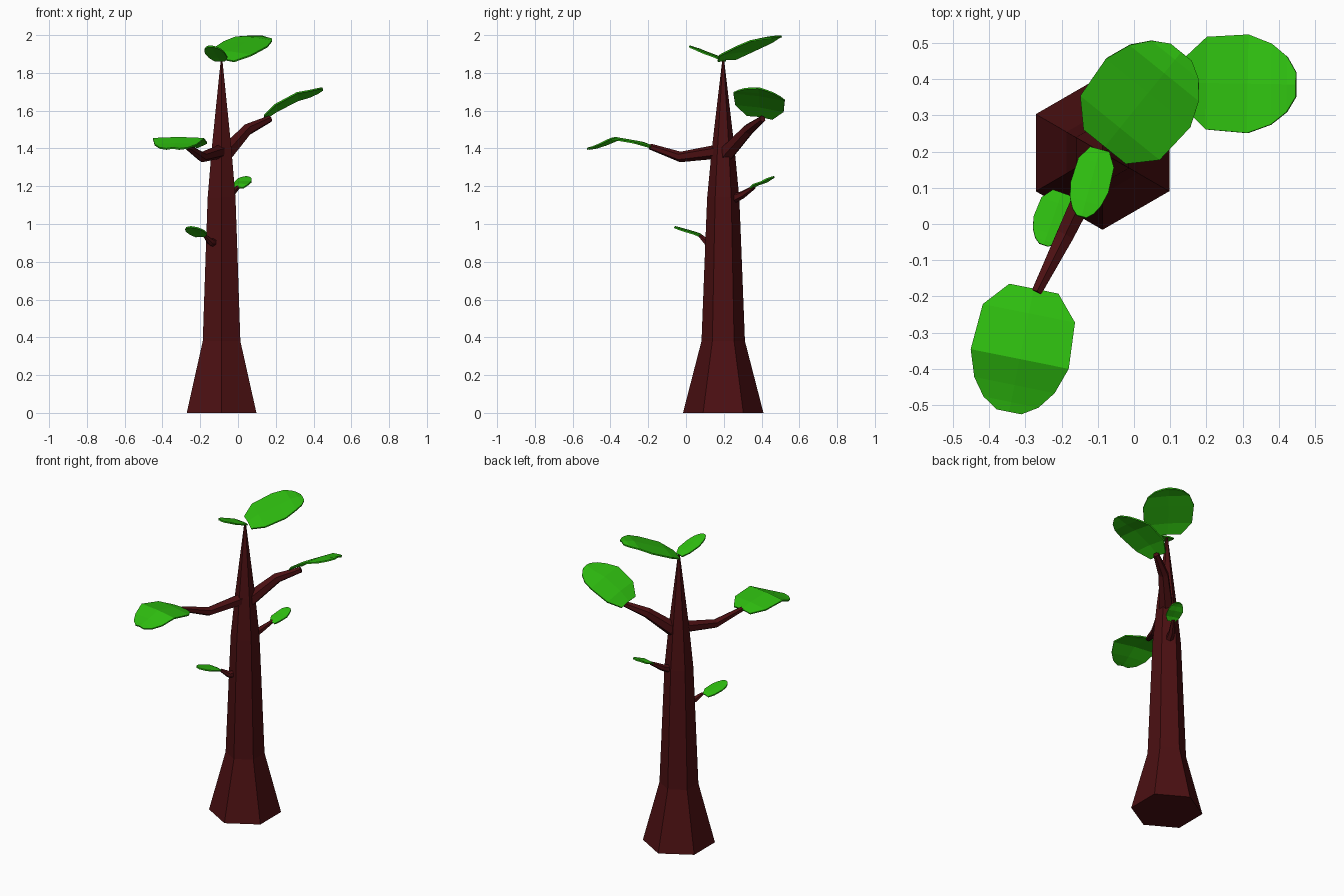
import bpy
import bmesh
import math
from mathutils import Vector

cube = bpy.data.objects.get("Cube")
if cube:
    bpy.data.objects.remove(cube, do_unlink=True)


def make_material(name, colour):
    mat = bpy.data.materials.new(name)
    mat.use_nodes = True
    mat.diffuse_color = colour
    node = mat.node_tree.nodes["Principled BSDF"]
    node.inputs["Base Color"].default_value = colour
    node.inputs["Roughness"].default_value = 0.9
    return mat


BARK = make_material("dark red bark", (0.07, 0.005, 0.006, 1))
LEAF = make_material("bright leaf green", (0.028, 0.52, 0.005, 1))


def finish(name, bm, mat):
    bmesh.ops.recalc_face_normals(bm, faces=bm.faces)
    mesh = bpy.data.meshes.new(name)
    bm.to_mesh(mesh)
    bm.free()
    mesh.materials.append(mat)
    obj = bpy.data.objects.new(name, mesh)
    bpy.context.collection.objects.link(obj)
    return obj


def tapered_tube(name, path, radii, level=False, sides=6):
    """Six-sided loft through path points; level keeps the rings horizontal."""
    bm = bmesh.new()
    path = [Vector(p) for p in path]
    rings = []
    for i, (p, r) in enumerate(zip(path, radii)):
        tangent = (path[min(i + 1, len(path) - 1)] - path[max(i - 1, 0)]).normalized()
        if level:
            u, v = Vector((1, 0, 0)), Vector((0, 1, 0))
        else:
            u = tangent.cross(Vector((0, 0, 1))).normalized()
            v = u.cross(tangent)
        angles = [math.tau * (k + 0.5) / sides for k in range(sides)]
        rings.append([bm.verts.new(p + u * r * math.cos(a) + v * r * math.sin(a))
                      for a in angles])
    for a, b in zip(rings, rings[1:]):
        for k in range(sides):
            n = (k + 1) % sides
            bm.faces.new((a[k], a[n], b[n], b[k]))
    bm.faces.new(rings[0])
    bm.faces.new(rings[-1])
    return finish(name, bm, BARK)


# Rounded leaf outline: position along the length and relative half width
STATIONS = [0, 0.2, 0.57, 0.78, 0.92, 1]
WIDTHS = [0.5, 0.94, 1, 0.82, 0.56, 0.25]


def make_leaf(name, base, tip, half_width, heights, roll=0.0):
    """Curved blade; heights follow the stations, roll tilts it sideways."""
    bm = bmesh.new()
    base, tip = Vector(base), Vector(tip)
    side = Vector((tip.y - base.y, base.x - tip.x)).normalized()
    rows = []
    for t, w, z in zip(STATIONS, WIDTHS, heights):
        centre = base.lerp(tip, t)
        row = []
        for s in (-1, 0, 1):
            p = centre + side * s * w * half_width
            row.append(bm.verts.new((p.x, p.y, z - abs(s) * 0.04 * half_width
                                     + s * w * roll)))
        rows.append(row)
    for a, b in zip(rows, rows[1:]):
        for k in range(2):
            bm.faces.new((a[k], a[k + 1], b[k + 1], b[k]))
    obj = finish(name, bm, LEAF)
    mod = obj.modifiers.new("thickness", "SOLIDIFY")
    mod.thickness = 0.008
    mod.offset = 0
    return obj


# Trunk: flared hexagonal spire with corners facing front and back
cx, cy = -0.087, 0.197
levels = [0, 0.38, 0.92, 1.14, 1.4, 1.86]
trunk = tapered_tube("trunk", [(0, 0, z) for z in levels],
                     [0.213, 0.115, 0.094, 0.085, 0.06, 0.006], level=True)
trunk.rotation_euler.z = math.radians(0)
trunk.location = (cx, cy, 0)

# Branches
tapered_tube("front_branch",
             [(-0.09, 0.18, 1.385), (-0.19, -0.03, 1.355), (-0.27, -0.19, 1.41)],
             [0.038, 0.028, 0.016])
tapered_tube("back_branch",
             [(-0.07, 0.21, 1.37), (0.05, 0.33, 1.50), (0.17, 0.405, 1.557)],
             [0.046, 0.032, 0.018])
tapered_tube("back_twig",
             [(-0.07, 0.23, 1.125), (-0.04, 0.30, 1.155), (0.0, 0.36, 1.195)],
             [0.028, 0.02, 0.011])
tapered_tube("front_twig",
             [(-0.11, 0.16, 0.90), (-0.145, 0.11, 0.905), (-0.175, 0.075, 0.937)],
             [0.026, 0.02, 0.01])

# Leaves
make_leaf("front_leaf", (-0.277, -0.18), (-0.345, -0.518), 0.138,
          [1.412, 1.435, 1.457, 1.425, 1.408, 1.402])
make_leaf("back_leaf", (0.14, 0.39), (0.448, 0.385), 0.136,
          [1.57, 1.62, 1.68, 1.695, 1.71, 1.72], roll=0.02)
make_leaf("top_large_leaf", (-0.08, 0.215), (0.13, 0.475), 0.15,
          [1.872, 1.91, 1.957, 1.985, 1.992, 1.993], roll=-0.012)
make_leaf("top_small_leaf", (-0.095, 0.205), (-0.145, 0.02), 0.054,
          [1.865, 1.885, 1.91, 1.927, 1.936, 1.942])
make_leaf("lower_front_leaf", (-0.2, 0.085), (-0.25, -0.058), 0.052,
          [0.935, 0.95, 0.966, 0.975, 0.982, 0.985])
make_leaf("lower_back_leaf", (0.005, 0.345), (0.045, 0.465), 0.046,
          [1.192, 1.21, 1.225, 1.24, 1.247, 1.25])
